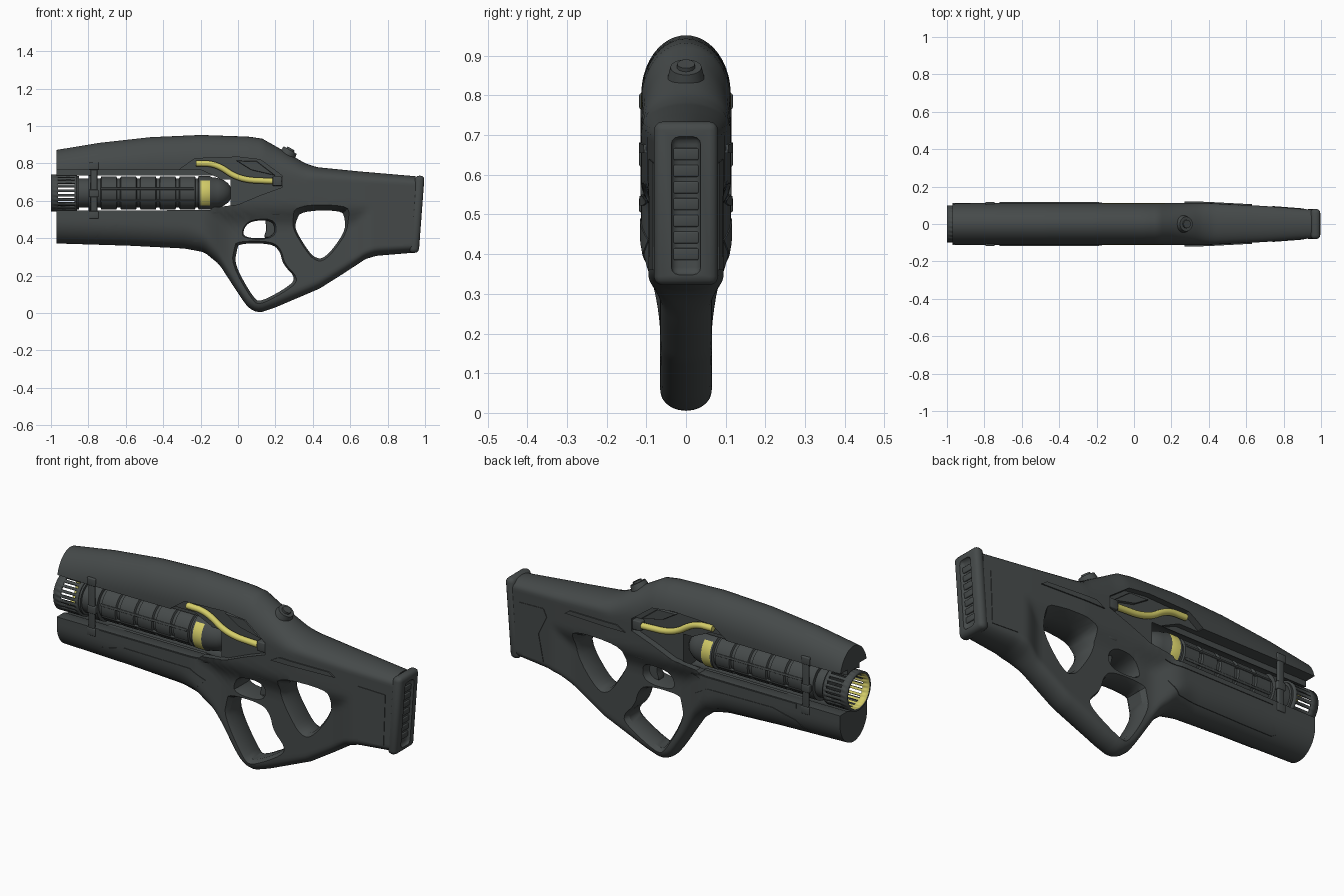
import bpy, bmesh, math
from mathutils import Matrix, Vector

cube = bpy.data.objects.get("Cube")
if cube:
    bpy.data.objects.remove(cube, do_unlink=True)

AXIS = 0.642   # height of the barrel axis


def material(name, colour):
    m = bpy.data.materials.new(name)
    m.use_nodes = True
    m.diffuse_color = (*colour, 1)
    node = next(n for n in m.node_tree.nodes if n.type == 'BSDF_PRINCIPLED')
    node.inputs["Base Color"].default_value = (*colour, 1)
    node.inputs["Roughness"].default_value = 0.6
    return m


GREY = material("dark grey", (0.06, 0.068, 0.068))
YELLOW = material("pale yellow", (0.66, 0.61, 0.14))


def finish(name, bm, recalc=True):
    if recalc:
        bmesh.ops.recalc_face_normals(bm, faces=bm.faces)
    mesh = bpy.data.meshes.new(name)
    bm.to_mesh(mesh)
    bm.free()
    mesh.materials.append(GREY)
    mesh.materials.append(YELLOW)
    ob = bpy.data.objects.new(name, mesh)
    bpy.context.scene.collection.objects.link(ob)
    return ob


def boolean(ob, cutter, operation='DIFFERENCE'):
    mod = ob.modifiers.new("cut", 'BOOLEAN')
    mod.operation, mod.solver, mod.object = operation, 'EXACT', cutter
    graph = bpy.context.evaluated_depsgraph_get()
    mesh = bpy.data.meshes.new_from_object(ob.evaluated_get(graph))
    ob.modifiers.clear()
    ob.data = mesh
    bpy.data.objects.remove(cutter, do_unlink=True)


def rounded(points, closed=True, times=2):
    # corner cutting
    for _ in range(times):
        out = [] if closed else [points[0]]
        count = len(points) if closed else len(points) - 1
        for i in range(count):
            a, b = Vector(points[i]), Vector(points[(i + 1) % len(points)])
            out += [a.lerp(b, 0.25), a.lerp(b, 0.75)]
        points = out if closed else out + [points[-1]]
    return points


def prism(name, outline, layers, both=False):
    # side outline extruded along y; each layer is (y, scale)
    bm = bmesh.new()
    pts = [Vector(p) for p in outline]
    mid = sum(pts, Vector((0, 0))) / len(pts)
    for side in ((1, -1) if both else (1,)):
        rings = []
        for y, scale in layers:
            ring = [mid + (p - mid) * scale for p in pts]
            rings.append([bm.verts.new((p.x, side * y, p.y)) for p in ring])
        for a, b in zip(rings, rings[1:]):
            for i in range(len(a)):
                j = (i + 1) % len(a)
                bm.faces.new((a[i], a[j], b[j], b[i]))
        bm.faces.new(rings[0])
        bm.faces.new(rings[-1])
    return finish(name, bm)


def box(name, centre, size, bevel=0.005, lean=0.0, turn=0.0):
    bm = bmesh.new()
    bmesh.ops.create_cube(bm, size=1, matrix=Matrix.Diagonal((*size, 1)))
    bmesh.ops.bevel(bm, geom=bm.edges[:], offset=bevel, segments=3, profile=0.5, affect='EDGES')
    for v in bm.verts:
        v.co.x += v.co.z * lean
    bm.transform(Matrix.Translation(centre) @ Matrix.Rotation(turn, 4, 'X'))
    return finish(name, bm)


def lathe(name, profile, segments=48, skip=None):
    # profile of (x, radius) turned about the barrel axis
    bm = bmesh.new()
    rings = []
    for x, r in profile:
        angles = [(k - 0.5) * math.tau / segments for k in range(segments)]
        rings.append([bm.verts.new((x, r * math.cos(a), AXIS + r * math.sin(a))) for a in angles])
    for row, (a, b) in enumerate(zip(rings, rings[1:])):
        for k in range(segments):
            n = (k + 1) % segments
            if not (skip and skip(row, k)):
                bm.faces.new((a[k], a[n], b[n], b[k]))
    return finish(name, bm, recalc=False)


def table(points, x):
    for (xa, a), (xb, b) in zip(points, points[1:]):
        if x <= xb:
            return a + (b - a) * max(0, (x - xa) / (xb - xa))
    return points[-1][1]


def step(a, b, x):
    t = min(1, max(0, (x - a) / (b - a)))
    return t * t * (3 - 2 * t)


# Body silhouette, half width, and roundness of top and bottom along its length
TOP = [(-.97, .872), (-.74, .91), (-.47, .94), (-.2, .952), (.06, .943), (.13, .932),
       (.24, .87), (.36, .8), (.42, .78), (.65, .757), (1, .727)]
BOTTOM = [(-.97, .372), (-.58, .36), (-.285, .345), (-.18, .325), (-.1, .26), (-.02, .137),
          (.045, .04), (.08, .012), (.12, .003), (.195, .028), (.435, .13), (.57, .215),
          (.68, .288), (.74, .306), (.97, .325)]
WIDTH = [(-1, .113), (.38, .113), (.7, .096), (1, .073)]
ROUND_TOP = [(-1, .15), (.2, .15), (.42, .06), (1, .04)]
ROUND_BOTTOM = [(-1, .13), (-.25, .13), (0, .05), (.6, .05), (1, .04)]


def half_width(x, z):
    wide = max(step(.46, .58, z), step(-.02, -.2, x), step(.6, .72, x))
    w = .065 + (table(WIDTH, x) - .065) * wide
    ht, hb = table(ROUND_TOP, x), table(ROUND_BOTTOM, x)
    up = min(1, max(0, 1 - (table(TOP, x) - z) / ht))
    down = min(1, max(0, 1 - (z - table(BOTTOM, x)) / hb))
    return w * math.sqrt((1 - up * up) * (1 - down * down))


def body_loft(name, lift=0.0, stations=97, levels=34):
    bm = bmesh.new()
    rings = []
    for i in range(stations):
        x = -.97 + 1.92 * i / (stations - 1)
        lo, hi = table(BOTTOM, x), table(TOP, x)
        ring = []
        for k in range(2 * levels):
            z = lo + (hi - lo) * (1 - math.cos(math.pi * k / levels)) / 2
            y = 0 if k % levels == 0 else half_width(x, z) + lift
            ring.append(bm.verts.new((x, y if k < levels else -y, z)))
        rings.append(ring)
    for a, b in zip(rings, rings[1:]):
        for k in range(len(a)):
            n = (k + 1) % len(a)
            bm.faces.new((a[k], a[n], b[n], b[k]))
    bm.faces.new(rings[0])
    bm.faces.new(rings[-1])
    return finish(name, bm)


# Main body with grip openings, barrel bay and side recesses
body = body_loft("body")
openings = [
    [(-.005, .34), (.005, .372), (.18, .372), (.225, .33), (.24, .26), (.305, .195),
     (.285, .15), (.125, .06), (.085, .075), (-.02, .26)],
    [(.03, .4), (.03, .455), (.075, .495), (.195, .495), (.195, .4)],
    [(.31, .49), (.335, .545), (.55, .55), (.572, .51), (.572, .43), (.465, .29),
     (.405, .295), (.35, .37), (.305, .45)]]
for outline in openings:
    boolean(body, prism("opening", rounded(outline),
                        [(-.14, 1.4), (-.042, 1), (.042, 1), (.14, 1.4)]))
front_bay = [(-1.1, .548), (-.15, .55), (-.1, .6), (-.1, .72), (-.2, .766), (-1.1, .766)]
boolean(body, prism("front_bay", front_bay, [(.05, 1), (.2, 1)], both=True))
rear_bay = [(-.33, .6), (-.16, .56), (0, .58), (.12, .63), (.235, .672), (.235, .735),
            (.12, .82), (0, .834), (-.23, .826), (-.31, .77)]
boolean(body, prism("rear_bay", rear_bay, [(.078, 1), (.2, 1)], both=True))
boolean(body, lathe("bore", [(-1.1, .001), (-1.1, .107), (-.04, .107), (-.04, .001)]))

# Raised side panels that follow the body surface
panels = {
    "stock_rail": ([(.27, .655), (.32, .682), (.6, .676), (.63, .655)], .006),
    "foregrip_panel": ([(-.77, .4), (-.71, .457), (-.58, .49), (-.2, .485), (-.12, .435),
                        (-.18, .38), (-.75, .39)], .003),
    "bay_lip": ([(-.72, .522), (-.72, .546), (-.15, .546), (-.1, .535), (-.16, .522)], .004),
    "stock_plate": ([(.76, .36), (.79, .5), (.74, .6), (.76, .64), (.91, .63), (.9, .36)], .003)}
for name, (outline, lift) in panels.items():
    panel = body_loft(name, lift)
    boolean(panel, prism("panel_outline", outline, [(.03, 1), (.3, 1)], both=True), 'INTERSECT')
prism("window_panel", [(-.01, .815), (.1, .812), (.2, .735), (.07, .765)],
      [(.07, 1), (.088, 1), (.092, .92)], both=True)

# Slotted muzzle with yellow lining
muzzle = lathe("muzzle", [(-1, .1), (-.962, .1), (-.875, .1), (-.86, .1)],
               skip=lambda row, k: row == 1 and k % 2 == 0)
shell = muzzle.modifiers.new("wall", 'SOLIDIFY')
shell.thickness, shell.offset, shell.material_offset = .012, -1, 1

# Ribbed barrel with domed end and yellow side bands
profile = [(-.87, .001), (-.87, .09), (-.85, .09), (-.85, .078), (-.8, .078), (-.8, .096),
           (-.75, .096), (-.75, .078)]
for i in range(5):
    x = -.735 + .105 * i
    profile += [(x, .078), (x + .004, .088), (x + .085, .088), (x + .089, .078)]
profile += [(-.215, .078), (-.21, .09), (-.2, .09), (-.15, .09), (-.14, .084)]
profile += [(-.14 + .11 * math.sin(a), .084 * math.cos(a)) for a in (.3, .6, .9, 1.2, 1.55)]
barrel = lathe("barrel", profile)
for face in barrel.data.polygons:
    c = face.center
    if -.2 < c.x < -.15 and abs(c.z - AXIS) < .068:
        face.material_index = 1
for side in (1, -1):
    for angle in (-.5, .25):
        y, z = side * .086 * math.cos(angle), .086 * math.sin(angle)
        box("barrel_bar", (-.485, y, AXIS + z), (.5, .012, .012), .003, turn=side * angle)

# Clamps, feed tubes, sockets and buttons on both sides
tube_path = [(-.225, .8), (-.115, .798), (.005, .713), (.185, .705)]
for side, label in ((1, "left"), (-1, "right")):
    box(label + "_clamp", (-.77, side * .107, .655), (.035, .016, .28))
    for z in (.785, .64, .525):
        box(label + "_clamp_block", (-.77, side * .107, z), (.05, .022, .04))
    box(label + "_tube_socket", (.21, side * .09, .705), (.05, .045, .05))
    box(label + "_safety_button", (.205, side * .073, .54), (.06, .05, .028), .01)
    curve = bpy.data.curves.new(label + "_tube", 'CURVE')
    curve.dimensions, curve.bevel_depth, curve.use_fill_caps = '3D', .016, True
    path = rounded(tube_path, closed=False, times=3)
    spline = curve.splines.new('POLY')
    spline.points.add(len(path) - 1)
    for point, (x, z) in zip(spline.points, path):
        point.co = (x, side * .096, z, 1)
    curve.materials.append(YELLOW)
    bpy.context.scene.collection.objects.link(bpy.data.objects.new(label + "_tube", curve))

# Trigger
prism("trigger", rounded([(.14, .51), (.155, .45), (.135, .4), (.17, .4), (.21, .44), (.21, .51)]),
      [(-.022, .9), (-.016, 1), (.016, 1), (.022, .9)])

# Sloped top button
bm = bmesh.new()
for radius, depth in ((.046, .03), (.026, .05)):
    bmesh.ops.create_cone(bm, cap_ends=True, segments=32, radius1=radius, radius2=radius * .85,
                          depth=depth)
bm.transform(Matrix.Translation((.272, 0, .858)) @ Matrix.Rotation(math.radians(30), 4, 'Y'))
finish("top_button", bm)

# Butt pad with ribbed recess
pad = box("butt_pad", (.956, 0, .528), (.052, .162, .412), .022, lean=.075)
boolean(pad, box("pad_recess", (.99, 0, .522), (.05, .076, .35), .02, lean=.075))
for i in range(7):
    z = .4 + .042 * i
    box("pad_rib", (.966 + (z - .528) * .075, 0, z), (.012, .066, .03), .004, lean=.075)

# Smooth shading with sharp edges kept
bpy.ops.object.select_all(action='DESELECT')
for ob in bpy.context.scene.objects:
    if ob.type == 'MESH':
        ob.select_set(True)
        bpy.context.view_layer.objects.active = ob
bpy.ops.object.shade_smooth_by_angle(angle=math.radians(32))
